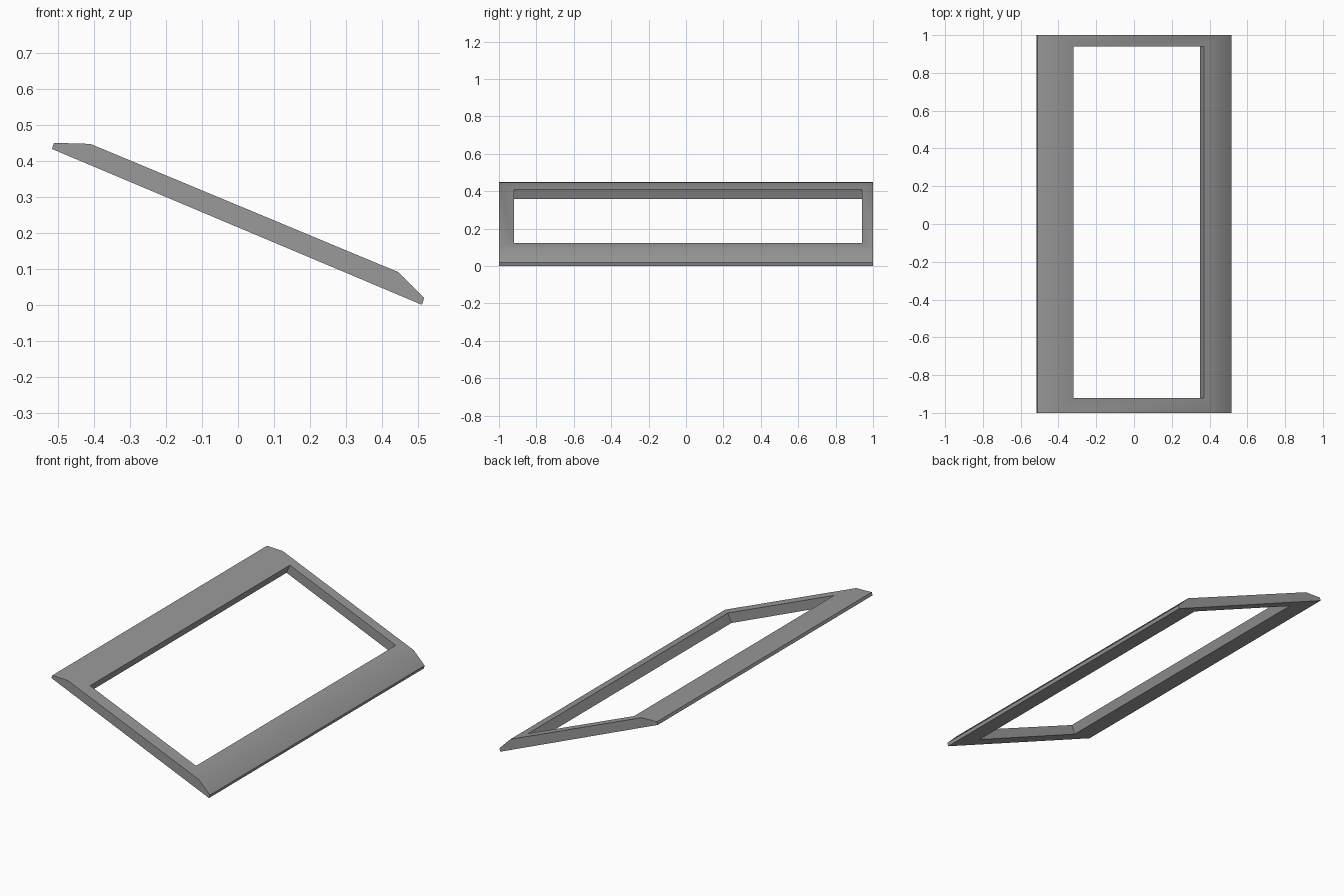
import bpy
import bmesh

if "Cube" in bpy.data.objects:
    bpy.data.objects.remove(bpy.data.objects["Cube"])


def prism(name, profile, y0, y1):
    """Extrude an x-z profile along y into a closed solid."""
    bm = bmesh.new()
    face = bm.faces.new([bm.verts.new((x, y0, z)) for x, z in profile])
    ext = bmesh.ops.extrude_face_region(bm, geom=[face])
    verts = [v for v in ext["geom"] if isinstance(v, bmesh.types.BMVert)]
    bmesh.ops.translate(bm, verts=verts, vec=(0, y1 - y0, 0))
    bmesh.ops.recalc_face_normals(bm, faces=bm.faces)
    mesh = bpy.data.meshes.new(name)
    bm.to_mesh(mesh)
    bm.free()
    obj = bpy.data.objects.new(name, mesh)
    bpy.context.collection.objects.link(obj)
    return obj


grey = bpy.data.materials.new("mid_grey")
grey.diffuse_color = (0.32, 0.32, 0.32, 1)
grey.use_nodes = True
grey.node_tree.nodes["Principled BSDF"].inputs["Base Color"].default_value = grey.diffuse_color

# Sloping slab with bevelled upper and lower ends
frame = prism("sloped_frame", [(-0.517, 0.433), (-0.511, 0.45), (-0.41, 0.447),
                               (0.445, 0.091), (0.517, 0.019), (0.511, 0.0)], -1, 1)
frame.data.materials.append(grey)

# Window opening, cut square to the slope
nx, nz = 0.0386, 0.0923
lower, upper = (0.36, 0.0966), (-0.331, 0.3843)
opening = prism("opening_cutter", [(lower[0] - nx, lower[1] - nz), (lower[0] + nx, lower[1] + nz),
                                   (upper[0] + nx, upper[1] + nz), (upper[0] - nx, upper[1] - nz)],
                -0.92, 0.94)
opening.data.materials.append(grey)
opening.hide_render = True
opening.hide_set(True)

cut = frame.modifiers.new("opening", "BOOLEAN")
cut.operation = "DIFFERENCE"
cut.solver = "EXACT"
cut.object = opening

# Bake the cut, then soften only the shallow bevel edges
bpy.context.view_layer.objects.active = frame
frame.select_set(True)
bpy.ops.object.modifier_apply(modifier=cut.name)
bpy.data.objects.remove(opening)
bpy.ops.object.shade_smooth_by_angle(angle=0.52)
